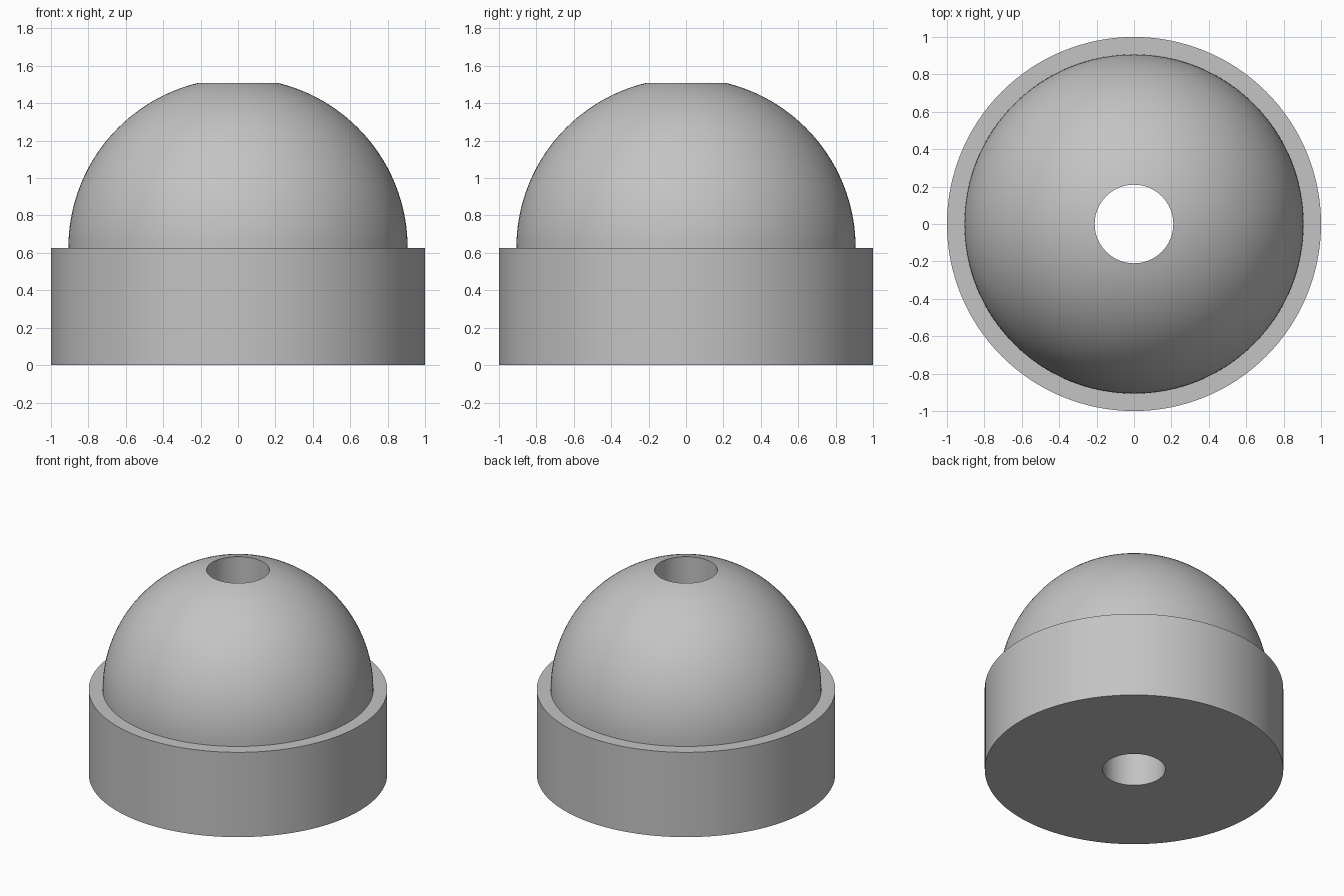
import bpy, bmesh, math

cube = bpy.data.objects.get("Cube")
if cube:
    bpy.data.objects.remove(cube, do_unlink=True)

SEGMENTS = 128
BASE_R, BASE_H = 1.0, 0.627
DOME_R, BORE_R = 0.907, 0.21

# Single plain grey material
grey = bpy.data.materials.new("plain_grey")
grey.use_nodes = True
colour = (0.55, 0.55, 0.55, 1)
grey.diffuse_color = colour
grey.node_tree.nodes["Principled BSDF"].inputs["Base Color"].default_value = colour


def lathe(name, profile):
    """Revolve a closed (radius, height) profile around the z axis."""
    bm = bmesh.new()
    rings = []
    for i in range(SEGMENTS):
        a = 2 * math.pi * i / SEGMENTS
        rings.append([bm.verts.new((r * math.cos(a), r * math.sin(a), z))
                      for r, z in profile])
    n = len(profile)
    for i in range(SEGMENTS):
        this, after = rings[i], rings[(i + 1) % SEGMENTS]
        for j in range(n):
            k = (j + 1) % n
            bm.faces.new((this[j], after[j], after[k], this[k]))
    bmesh.ops.recalc_face_normals(bm, faces=bm.faces)
    mesh = bpy.data.meshes.new(name)
    bm.to_mesh(mesh)
    bm.free()
    mesh.materials.append(grey)
    obj = bpy.data.objects.new(name, mesh)
    bpy.context.collection.objects.link(obj)
    bpy.ops.object.select_all(action="DESELECT")
    obj.select_set(True)
    bpy.context.view_layer.objects.active = obj
    bpy.ops.object.shade_smooth_by_angle(angle=math.radians(30))
    return obj


# Outline: bored bottom, base wall, flat ledge, then dome arc up to the bore
STEPS = 32
end = math.acos(BORE_R / DOME_R)
arc = [(DOME_R * math.cos(end * i / STEPS),
        BASE_H + DOME_R * math.sin(end * i / STEPS)) for i in range(STEPS + 1)]
lathe("bored_dome_on_base", [(BORE_R, 0), (BASE_R, 0), (BASE_R, BASE_H)] + arc)
